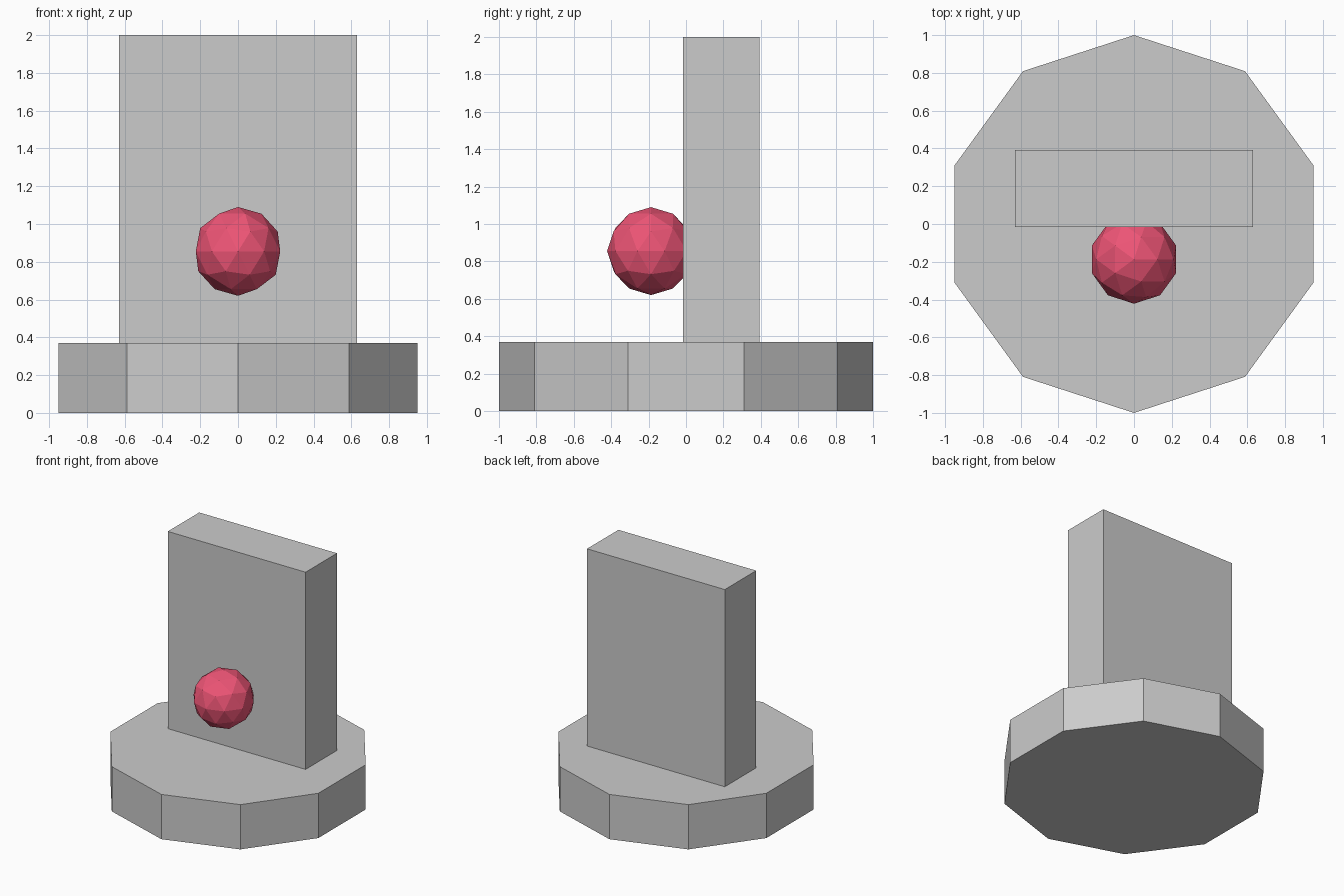
import bpy, bmesh
from math import sin, cos, tau
from mathutils import Matrix

if "Cube" in bpy.data.objects:
    bpy.data.objects.remove(bpy.data.objects["Cube"])


def finish(bm, name, color=None):
    bmesh.ops.recalc_face_normals(bm, faces=bm.faces)
    mesh = bpy.data.meshes.new(name)
    bm.to_mesh(mesh)
    bm.free()
    obj = bpy.data.objects.new(name, mesh)
    bpy.context.collection.objects.link(obj)
    if color:
        mat = bpy.data.materials.new(name + "_color")
        mat.diffuse_color = color
        mat.use_nodes = True
        mat.node_tree.nodes["Principled BSDF"].inputs["Base Color"].default_value = mat.diffuse_color
        mesh.materials.append(mat)
    return obj


def prism(name, points, z0, z1):
    bm = bmesh.new()
    face = bm.faces.new([bm.verts.new((x, y, z0)) for x, y in points])
    top = bmesh.ops.extrude_face_region(bm, geom=[face], use_keep_orig=True)["geom"]
    verts = [g for g in top if isinstance(g, bmesh.types.BMVert)]
    bmesh.ops.translate(bm, verts=verts, vec=(0, 0, z1 - z0))
    return finish(bm, name)


# Ten-sided base with corners pointing front and back
prism("base", [(sin(i * tau / 10), cos(i * tau / 10)) for i in range(10)], 0, 0.37)

# Upright slab
prism("slab", [(-0.63, -0.017), (0.63, -0.017), (0.63, 0.393), (-0.63, 0.393)], 0.37, 2)

# Faceted ball half-sunk in the slab's front face
bm = bmesh.new()
bmesh.ops.create_icosphere(bm, subdivisions=2, radius=0.235,
                           matrix=Matrix.Translation((0, -0.187, 0.855)))
finish(bm, "ball", (0.85, 0.09, 0.18, 1))
